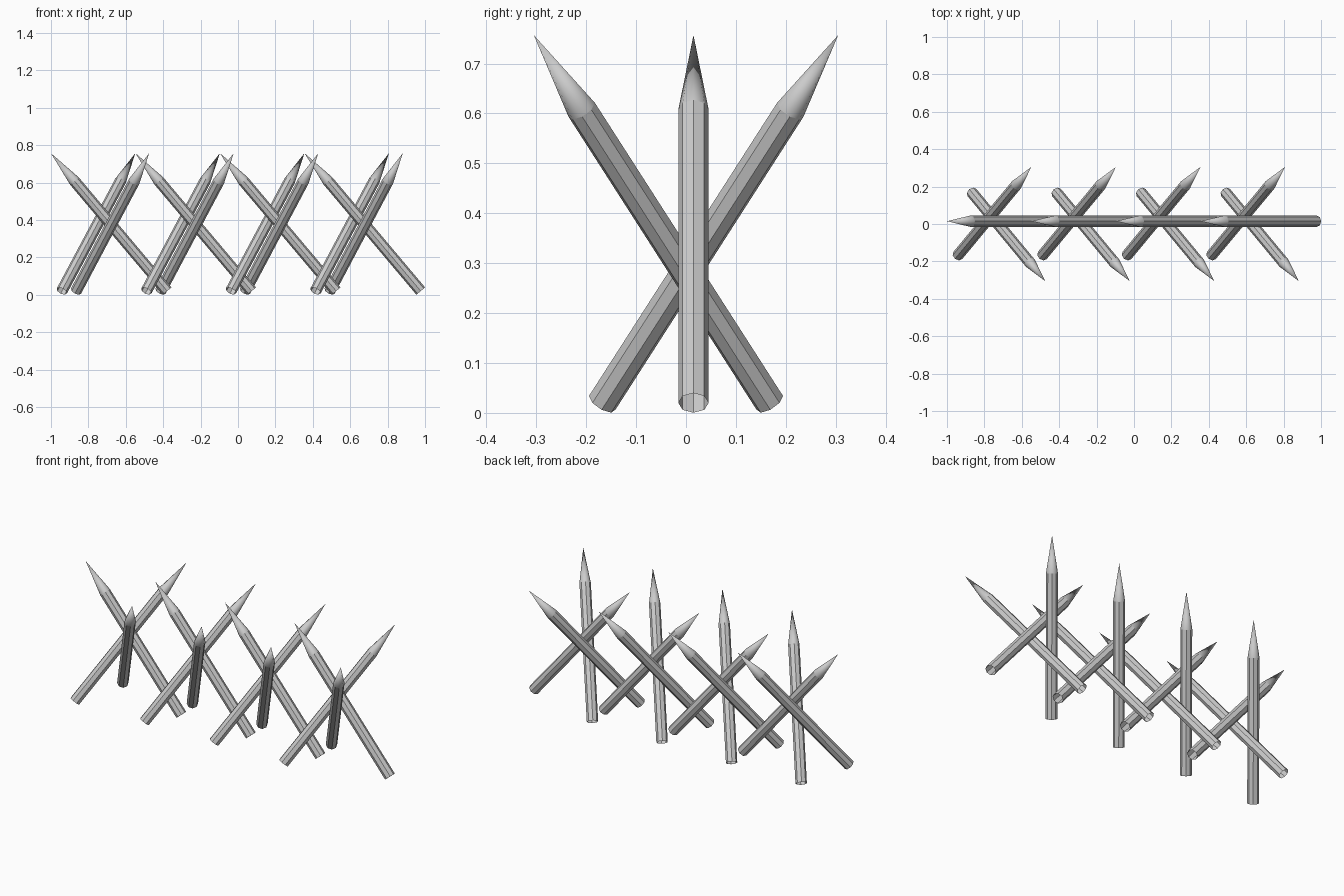
import bpy, bmesh
from math import sin, cos, tau
from mathutils import Vector

if "Cube" in bpy.data.objects:
    bpy.data.objects.remove(bpy.data.objects["Cube"])

SIDES, RADIUS, SHOULDER = 8, 0.0305, 0.797
UNITS, SPACING = 4, 0.452


def stake(name, base, tip):
    """Open-ended octagonal pole with a smooth sharpened point."""
    base, tip = Vector(base), Vector(tip)
    axis = tip - base
    rot = axis.to_track_quat('Z', 'Y')
    bm = bmesh.new()

    def ring(center):
        return [bm.verts.new(center + rot @ Vector((RADIUS * cos(tau * i / SIDES),
                                                    RADIUS * sin(tau * i / SIDES), 0)))
                for i in range(SIDES)]

    low, high = ring(base), ring(base + axis * SHOULDER)
    apex = bm.verts.new(tip)
    for i in range(SIDES):
        j = (i + 1) % SIDES
        bm.faces.new((low[i], low[j], high[j], high[i]))       # flat shaft side
        bm.faces.new((high[i], high[j], apex)).smooth = True   # smooth point
    mesh = bpy.data.meshes.new(name)
    bm.to_mesh(mesh)
    bm.free()
    bpy.context.collection.objects.link(bpy.data.objects.new(name, mesh))


# Row of crossed three-stake groups
for n in range(UNITS):
    x = n * SPACING
    stake(f"left_leaning_stake_{n + 1}", (x - 0.379, 0.015, 0.02), (x - 1.0, 0.015, 0.757))
    stake(f"back_leaning_stake_{n + 1}", (x - 0.942, -0.168, 0.02), (x - 0.549, 0.305, 0.757))
    stake(f"front_leaning_stake_{n + 1}", (x - 0.866, 0.168, 0.02), (x - 0.475, -0.305, 0.757))
